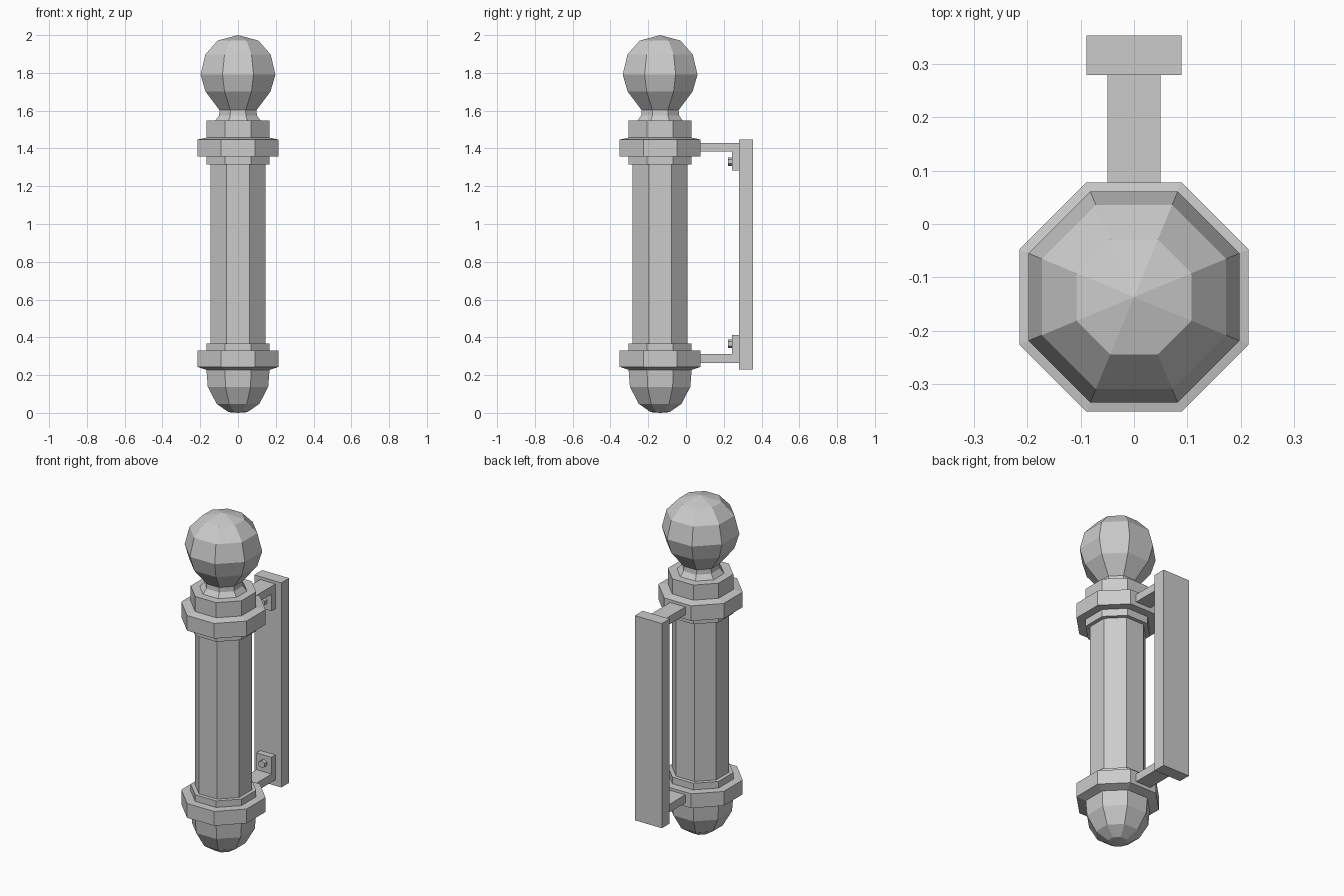
import bpy
import math
from mathutils import Matrix, Vector

cube = bpy.data.objects.get("Cube")
if cube:
    bpy.data.objects.remove(cube, do_unlink=True)

AXIS_Y = -0.137
SIDES = 8

grey = bpy.data.materials.new("plain grey")
grey.use_nodes = True
GREY = (0.6, 0.6, 0.6, 1)
grey.diffuse_color = GREY
grey.node_tree.nodes["Principled BSDF"].inputs["Base Color"].default_value = GREY


def add_mesh(name, verts, faces):
    mesh = bpy.data.meshes.new(name)
    mesh.from_pydata(verts, [], faces)
    mesh.materials.append(grey)
    obj = bpy.data.objects.new(name, mesh)
    bpy.context.collection.objects.link(obj)
    return obj


def lathe(name, profile, sides=SIDES, matrix=Matrix.Translation((0, AXIS_Y, 0))):
    """Turn (flat-to-centre radius, height) pairs, listed bottom up; radius 0 makes a tip."""
    verts, faces, rings = [], [], []
    grow = 1 / math.cos(math.pi / sides)
    for r, z in profile:
        start = len(verts)
        count = sides if r else 1
        for i in range(count):
            a = 2 * math.pi * (i + 0.5) / sides
            verts.append(matrix @ Vector((r * grow * math.cos(a), r * grow * math.sin(a), z)))
        rings.append([start + i % count for i in range(sides)])
    for low, high in zip(rings, rings[1:]):
        for i in range(sides):
            j = (i + 1) % sides
            face = [low[i], low[j], high[j], high[i]]
            faces.append(list(dict.fromkeys(face)))
    return add_mesh(name, verts, faces)


def box(name, x, y, z):
    """Box of half width x between the y and z limits."""
    verts = [(sx * x, yy, zz) for zz in z for sx, yy in
             ((-1, y[0]), (1, y[0]), (1, y[1]), (-1, y[1]))]
    faces = [(3, 2, 1, 0), (4, 5, 6, 7)]
    faces += [(i, (i + 1) % 4, (i + 1) % 4 + 4, i + 4) for i in range(4)]
    return add_mesh(name, verts, faces)


# Turned column
lathe("bottom_cup", [(0, 0), (0.05, 0.004), (0.113, 0.048), (0.16, 0.138), (0.167, 0.228)])
lathe("lower_band", [(0.167, 0.228), (0.215, 0.244), (0.215, 0.329), (0.167, 0.329)])
lathe("lower_collar", [(0.167, 0.329), (0.167, 0.368), (0.145, 0.368)])
lathe("shaft", [(0.145, 0.368), (0.145, 1.314)])
lathe("upper_collar", [(0.145, 1.314), (0.167, 1.314), (0.167, 1.357)])
lathe("upper_band", [(0.167, 1.357), (0.215, 1.357), (0.215, 1.447), (0.167, 1.457)])
lathe("cap", [(0.167, 1.457), (0.167, 1.547), (0.12, 1.547)])
lathe("neck", [(0.12, 1.547), (0.1, 1.575), (0.098, 1.603)])
lathe("globe", [(0.098, 1.603), (0.172, 1.701), (0.198, 1.791),
                (0.173, 1.897), (0.108, 1.971), (0, 2)])

# Wall plate and its two brackets
box("wall_plate", 0.089, (0.28, 0.354), (0.23, 1.447))
for name, arm, tab, bolt in (("lower", (0.265, 0.313), (0.313, 0.413), 0.366),
                             ("upper", (1.383, 1.43), (1.282, 1.383), 1.33)):
    box(name + "_bracket_arm", 0.05, (0.06, 0.28), arm)
    box(name + "_bracket_tab", 0.05, (0.244, 0.28), tab)
    turn = Matrix.Translation((0, 0.244, bolt)) @ Matrix.Rotation(math.pi / 2, 4, "X")
    lathe(name + "_bolt", [(0.019, 0), (0.019, 0.022), (0, 0.022)], 6, turn)
